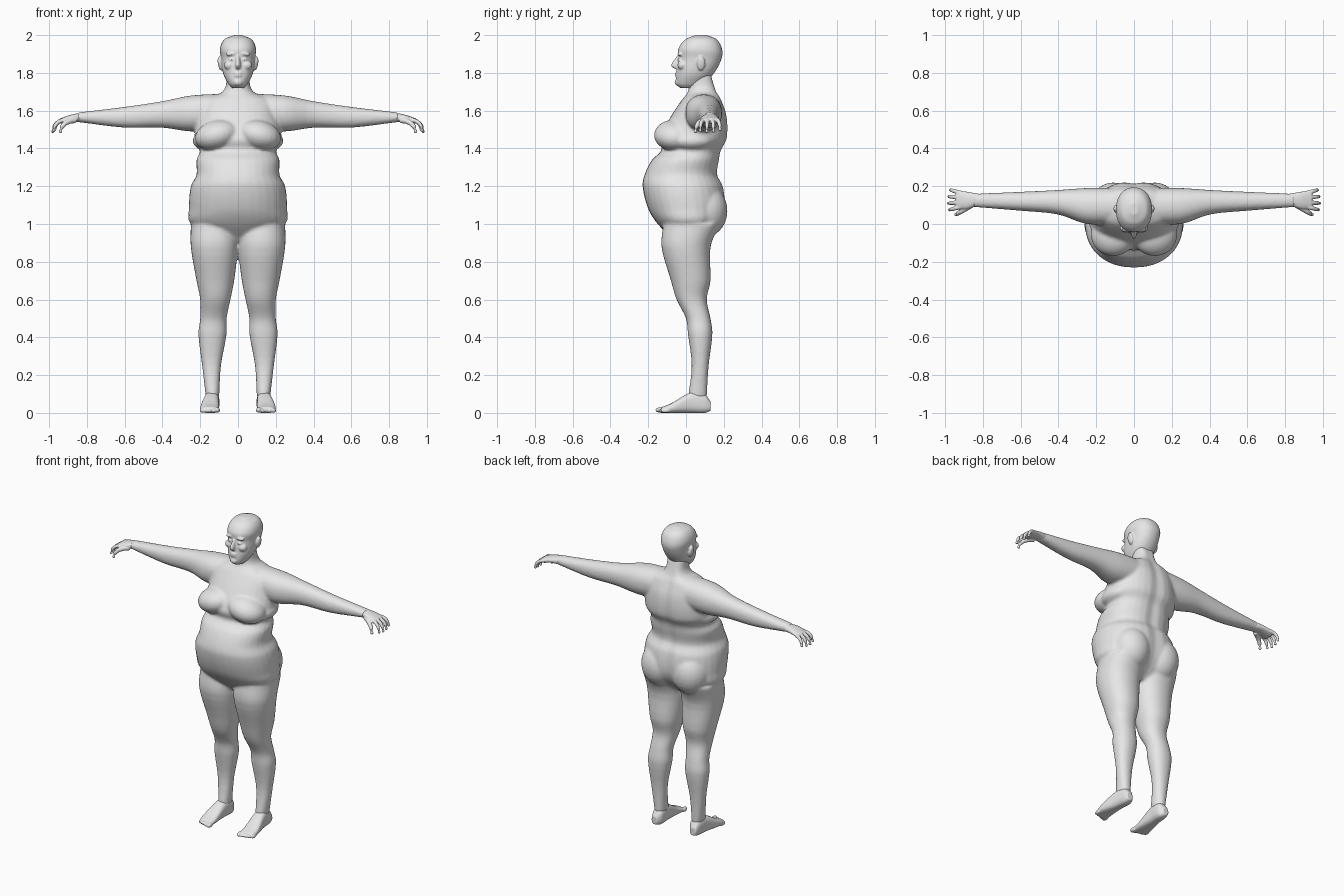
import bpy
import bmesh
from math import cos, sin, pi, copysign, exp
from mathutils import Matrix, Vector

default_cube = bpy.data.objects.get("Cube")
if default_cube:
    bpy.data.objects.remove(default_cube, do_unlink=True)

skin = bpy.data.materials.new("plain_grey")
skin.use_nodes = True
GREY = (0.8, 0.8, 0.8, 1)
skin.diffuse_color = GREY
skin.node_tree.nodes["Principled BSDF"].inputs["Base Color"].default_value = GREY

SIDES = 32
STEPS = 4


def bridge(bm, rings):
    """Join rings of points into one closed skin."""
    loops = [[bm.verts.new(point) for point in ring] for ring in rings]
    for low, high in zip(loops, loops[1:]):
        for i in range(len(low)):
            j = (i + 1) % len(low)
            bm.faces.new((low[i], low[j], high[j], high[i]))
    bm.faces.new(loops[0][::-1])
    bm.faces.new(loops[-1])


def smooth_rows(rows):
    """Add rows between the given ones along a smooth curve."""
    rows = [Vector(row) for row in rows]
    last = len(rows) - 1
    slopes = []
    for i in range(len(rows)):
        change = rows[min(i + 1, last)] - rows[max(i - 1, 0)]
        slopes.append(change / change[0])
    result = []
    for i in range(last):
        start, end = rows[i], rows[i + 1]
        span = end[0] - start[0]
        for step in range(STEPS):
            u = step / STEPS
            ease = u * u * (3 - 2 * u)
            leave = slopes[i] * (span * u * (1 - u) ** 2)
            arrive = slopes[i + 1] * (span * u * u * (u - 1))
            result.append(start.lerp(end, ease) + leave + arrive)
    return result + [rows[-1]]


def loft(bm, axis, rows, power=2.2, groove=0.0):
    """Rows give position along the axis, then low and high on the other two."""
    rings = []
    for along, a_low, a_high, b_low, b_high in smooth_rows(rows):
        ring = []
        for i in range(SIDES):
            c, s = cos(2 * pi * i / SIDES), sin(2 * pi * i / SIDES)
            a_unit = copysign(abs(c) ** (2 / power), c)
            b_unit = copysign(abs(s) ** (2 / power), s)
            a = (a_low + a_high + a_unit * (a_high - a_low)) / 2
            b = (b_low + b_high + b_unit * (b_high - b_low)) / 2
            if s > 0:
                b -= groove * exp(-(a / 0.035) ** 2)
            point = [a, b]
            point.insert(axis, along)
            ring.append(point)
        rings.append(ring)
    bridge(bm, rings)


def upright(bm, rows, **options):
    """Symmetric loft: height, half width, front, back."""
    wide = [(z, -half, half, front, back) for z, half, front, back in rows]
    loft(bm, 2, wide, **options)


def blob(bm, centre, size, tilt=0.0):
    matrix = (Matrix.Translation(centre) @ Matrix.Rotation(tilt, 4, 'Y')
              @ Matrix.Diagonal((*size, 1)))
    bmesh.ops.create_uvsphere(bm, u_segments=24, v_segments=14, radius=1, matrix=matrix)


def pair(bm, centre, size, tilt=0.0):
    x, y, z = centre
    blob(bm, centre, size, tilt)
    blob(bm, (-x, y, z), size, -tilt)


def finger(bm, knuckle, reach, start, end):
    """Tapering tube that curls over a quarter turn, with a rounded tip."""
    bends = [pi / 2 * i / STEPS for i in range(STEPS + 1)]
    rings = []
    for i, bend in enumerate(bends):
        centre = Vector(knuckle) + Vector(reach) * Vector(
            (sin(bend), sin(bend), 1 - cos(bend)))
        way = Vector(reach) * Vector((cos(bend), cos(bend), sin(bend)))
        turn = way.to_track_quat('Z', 'Y')
        radius = start + (end - start) * i / STEPS
        rings.append([centre + turn @ Vector((radius * cos(t), radius * sin(t), 0))
                      for t in (2 * pi * k / SIDES for k in range(SIDES))])
    bridge(bm, rings)
    blob(bm, centre, (end, end, end))


def mirror(bm):
    copy = bmesh.ops.duplicate(bm, geom=bm.verts[:] + bm.edges[:] + bm.faces[:])
    verts = [item for item in copy["geom"] if isinstance(item, bmesh.types.BMVert)]
    bmesh.ops.scale(bm, vec=(-1, 1, 1), verts=verts)


def finish(name, bm, voxel, rounds, flip=False):
    """Fuse overlapping volumes into one smooth skin."""
    if flip:
        bmesh.ops.scale(bm, vec=(-1, 1, 1), verts=bm.verts[:])
    bmesh.ops.recalc_face_normals(bm, faces=bm.faces[:])
    mesh = bpy.data.meshes.new(name)
    bm.to_mesh(mesh)
    bm.free()
    mesh.materials.append(skin)
    obj = bpy.data.objects.new(name, mesh)
    bpy.context.scene.collection.objects.link(obj)
    fuse = obj.modifiers.new("fuse", 'REMESH')
    fuse.mode = 'VOXEL'
    fuse.voxel_size = voxel
    fuse.use_smooth_shade = True
    relax = obj.modifiers.new("relax", 'SMOOTH')
    relax.factor = 0.5
    relax.iterations = rounds


# Body: leg, arm and soft masses on one side, mirrored, then the torso
body = bmesh.new()
loft(body, 2, [
    (1, 0, .25, -.12, .18), (.88, 0, .25, -.13, .13), (.7, .02, .22, -.08, .13),
    (.6, .04, .2, -.05, .11), (.5, .06, .2, 0, .13), (.42, .06, .21, .01, .14),
    (.25, .09, .19, .03, .12), (.08, .1, .17, .01, .11)])
loft(body, 0, [
    (.08, 0, .19, 1.5, 1.69), (.25, 0, .19, 1.49, 1.68), (.4, .05, .18, 1.51, 1.65),
    (.6, .07, .17, 1.51, 1.62), (.85, .09, .16, 1.54, 1.59)])
buttock = blob(body, (.11, .1, 1.07), (.12, .12, .14))
breast = blob(body, (.11, -.06, 1.47), (.12, .11, .08), .25)
side_roll = blob(body, (.17, .03, 1.44), (.07, .11, .05))
mirror(body)
upright(body, [
    (1.8, .06, .02, .14), (1.7, .08, .01, .17), (1.66, .18, -.02, .19),
    (1.57, .21, -.08, .22), (1.45, .23, -.14, .22), (1.39, .2, -.13, .19),
    (1.34, .22, -.18, .18), (1.26, .22, -.22, .17), (1.2, .25, -.23, .2),
    (1.08, .26, -.2, .21), (1, .25, -.15, .18), (.91, .1, -.06, .09)], groove=.012)
finish("body", body, .009, 5)

# Head: skull, nose, brows, eyes, cheeks, lips, chin and ears
head = bmesh.new()
upright(head, [
    (1.72, .03, -.03, .05), (1.74, .05, -.05, .09), (1.8, .08, -.05, .15),
    (1.88, .09, -.04, .19), (1.93, .095, -.04, .19), (1.98, .07, 0, .16),
    (2, .02, .05, .11)])
upright(head, [(1.9, .01, -.04, .02), (1.84, .016, -.08, .02), (1.82, .015, -.06, .02)])
pair(head, (.035, -.03, 1.9), (.03, .015, .01), .1)
pair(head, (.035, -.03, 1.87), (.016, .015, .008))
pair(head, (.045, -.02, 1.84), (.03, .025, .025))
for lip_height in (1.785, 1.798):
    blob(head, (0, -.045, lip_height), (.024, .014, .007))
blob(head, (0, -.04, 1.75), (.025, .02, .02))
pair(head, (.095, .08, 1.85), (.012, .022, .038), .15)
finish("head", head, .005, 4)

# Hands and feet
for side, flip in (("left", False), ("right", True)):
    hand = bmesh.new()
    loft(hand, 0, [(.82, .1, .16, 1.54, 1.59), (.88, .08, .17, 1.54, 1.58),
                   (.94, .08, .18, 1.53, 1.56)])
    for i, length in enumerate((.055, .06, .058, .05)):
        spread = (i - 1.5) * .01
        finger(hand, (.92, .09 + .025 * i, 1.55), (length, spread, -length), .012, .009)
    finger(hand, (.86, .1, 1.55), (.08, -.05, -.06), .016, .01)
    finish(side + "_hand", hand, .004, 3, flip)

    foot = bmesh.new()
    loft(foot, 1, [
        (.13, .12, .16, .01, .06), (.1, .1, .17, 0, .1), (.03, .1, .18, 0, .11),
        (-.08, .1, .2, 0, .05), (-.13, .1, .19, 0, .03)], power=2.7)
    for i in range(5):
        size = .011 if i else .015
        blob(foot, (.11 + .02 * i, .007 * i - .136, size), (size, .026, size))
    finish(side + "_foot", foot, .005, 3, flip)
